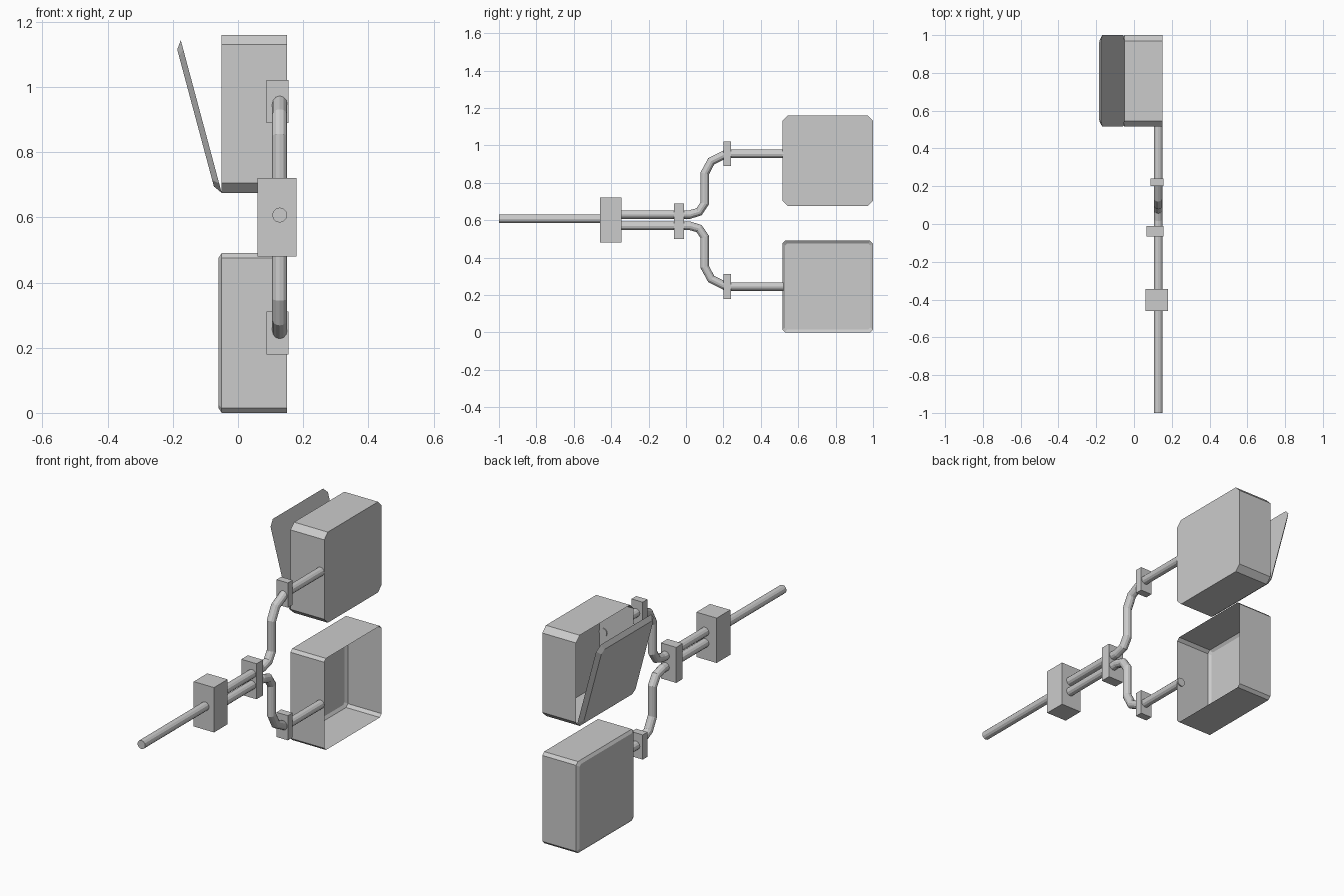
import bpy, bmesh
from math import radians
from mathutils import Matrix, Vector

cube = bpy.data.objects.get("Cube")
if cube:
    bpy.data.objects.remove(cube, do_unlink=True)

grey = bpy.data.materials.new("plain_grey")
grey.use_nodes = True
COLOR = (0.6, 0.6, 0.6, 1)
grey.diffuse_color = COLOR
grey.node_tree.nodes["Principled BSDF"].inputs["Base Color"].default_value = COLOR

ROD_X = 0.128
MID_Z = 0.6


def add_object(name, bm):
    bmesh.ops.recalc_face_normals(bm, faces=bm.faces)
    mesh = bpy.data.meshes.new(name)
    bm.to_mesh(mesh)
    bm.free()
    mesh.materials.append(grey)
    obj = bpy.data.objects.new(name, mesh)
    bpy.context.collection.objects.link(obj)
    return obj


def block(name, lo, hi):
    lo, hi = Vector(lo), Vector(hi)
    bm = bmesh.new()
    bmesh.ops.create_cube(bm, size=1)
    bmesh.ops.scale(bm, vec=hi - lo, verts=bm.verts)
    bmesh.ops.translate(bm, vec=(lo + hi) / 2, verts=bm.verts)
    return add_object(name, bm)


def octagon(bm, x, y0, y1, z0, z1, cut):
    """Rectangle in the yz plane with its corners cut off."""
    pts = [(y0 + cut, z0), (y1 - cut, z0), (y1, z0 + cut), (y1, z1 - cut),
           (y1 - cut, z1), (y0 + cut, z1), (y0, z1 - cut), (y0, z0 + cut)]
    return [bm.verts.new((x, y, z)) for y, z in pts]


def tray(bm, rings, cap_first=False):
    """Bridge a row of octagons; the last is always closed."""
    for a, b in zip(rings, rings[1:]):
        for i in range(8):
            j = (i + 1) % 8
            bm.faces.new((a[i], a[j], b[j], b[i]))
    bm.faces.new(rings[-1])
    if cap_first:
        bm.faces.new(rings[0])


def tube(name, points, radius):
    curve = bpy.data.curves.new(name, "CURVE")
    curve.dimensions = "3D"
    curve.bevel_depth = radius
    curve.bevel_resolution = 4
    curve.use_fill_caps = True
    spline = curve.splines.new("POLY")
    spline.points.add(len(points) - 1)
    for p, (y, z) in zip(spline.points, points):
        p.co = (ROD_X, y, z, 1)
    spline.use_smooth = False
    curve.materials.append(grey)
    obj = bpy.data.objects.new(name, curve)
    bpy.context.collection.objects.link(obj)


# Upper box, open towards -x
Y0, Y1 = 0.515, 1.0
bm = bmesh.new()
tray(bm, [octagon(bm, x, Y0, Y1, 0.675, 1.16, 0.03) for x in (-0.05, 0.15)])
add_object("upper_box", bm)

# Lid, hinged on the lower edge of the upper box
bm = bmesh.new()
e = 0.025
tray(bm, [octagon(bm, 0, Y0, Y1, 0, 0.485, 0.03),
          octagon(bm, -0.018, Y0 + e, Y1 - e, e, 0.485 - e, 0.02)], cap_first=True)
bm.transform(Matrix.Translation((-0.05, 0, 0.675)) @ Matrix.Rotation(radians(-15), 4, "Y"))
add_object("lid", bm)

# Lower box, open towards +x, with a bevelled closed side
bm = bmesh.new()
e = 0.015
tray(bm, [octagon(bm, 0.15, Y0, Y1, 0, 0.49, e),
          octagon(bm, -0.05, Y0, Y1, 0, 0.49, e),
          octagon(bm, -0.06, Y0 + e, Y1 - e, e, 0.49 - e, 0.01)])
add_object("lower_box", bm)

# Blocks that hold the rods
block("main_block", (0.06, -0.46, 0.48), (0.18, -0.345, 0.72))
block("junction_block", (0.065, -0.065, 0.5), (0.155, -0.01, 0.69))

# Input rod, and the two branch rods with their clips
tube("input_rod", [(-1, 0.607), (-0.4, 0.607)], 0.023)
branch = [(-0.4, 0.03), (0.02, 0.03), (0.07, 0.045), (0.1, 0.09), (0.1, 0.25),
          (0.135, 0.315), (0.215, 0.355), (0.52, 0.355)]
for side, sign in (("upper", 1), ("lower", -1)):
    tube(side + "_rod", [(y, MID_Z + sign * z) for y, z in branch], 0.023)
    mid = MID_Z + sign * 0.355
    block(side + "_clip", (0.088, 0.2, mid - 0.066), (0.155, 0.24, mid + 0.066))
